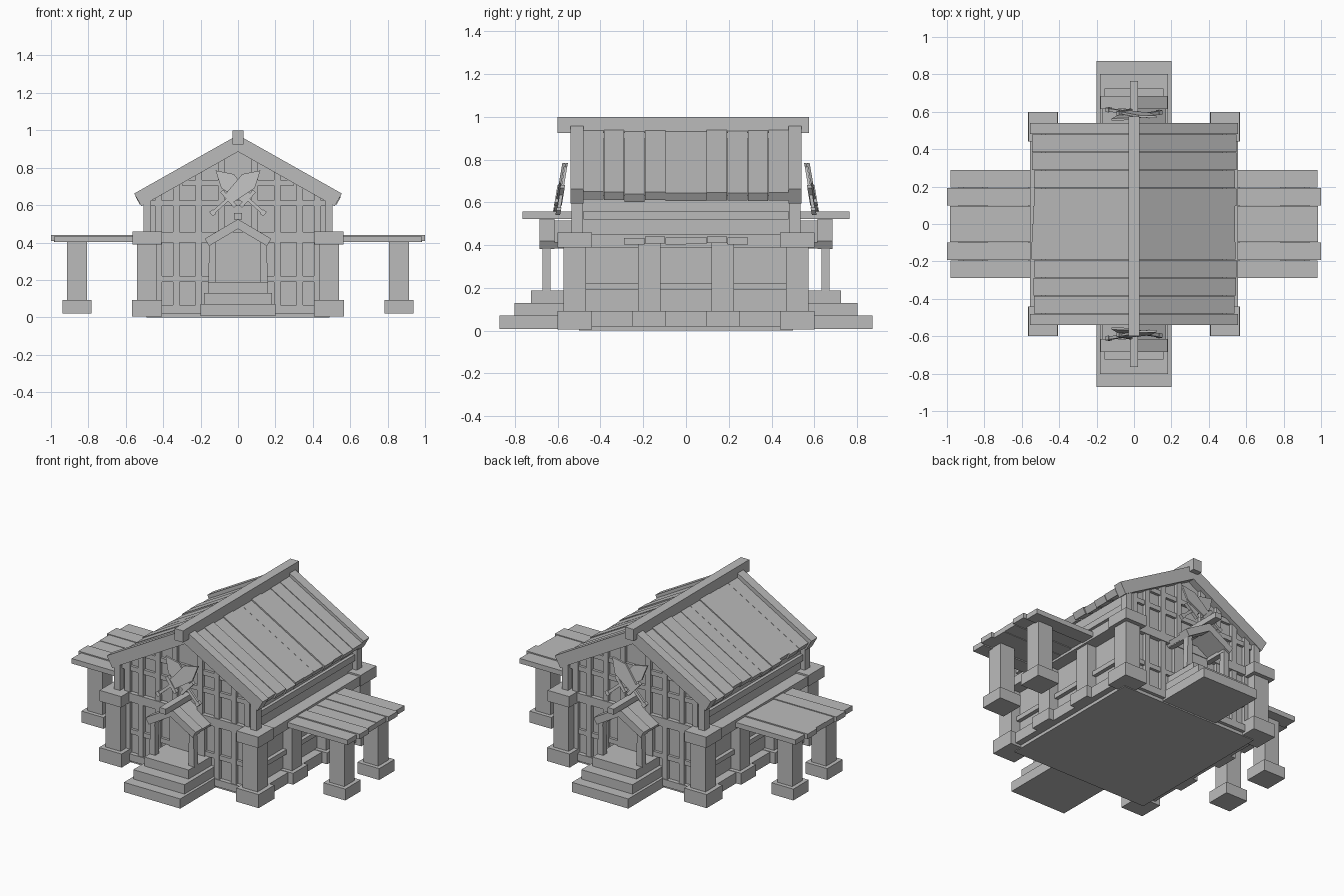
import bpy, bmesh, math, random

if "Cube" in bpy.data.objects:
    bpy.data.objects.remove(bpy.data.objects["Cube"])

random.seed(4)
stone = bpy.data.materials.new("plain_grey")
stone.diffuse_color = (0.5, 0.5, 0.5, 1)
stone.use_nodes = True
stone.node_tree.nodes["Principled BSDF"].inputs["Base Color"].default_value = stone.diffuse_color


def build(name, prisms, shear=0.0, shear_z=0.0):
    """Each prism is (xz outline, y0, y1); all go into one object."""
    bm = bmesh.new()
    for pts, y0, y1 in prisms:
        a = [bm.verts.new((x, y0 + shear * (shear_z - z), z)) for x, z in pts]
        b = [bm.verts.new((x, y1 + shear * (shear_z - z), z)) for x, z in pts]
        n = len(pts)
        bm.faces.new(a)
        bm.faces.new(b[::-1])
        for i in range(n):
            bm.faces.new((a[i], b[i], b[(i + 1) % n], a[(i + 1) % n]))
    bmesh.ops.recalc_face_normals(bm, faces=bm.faces)
    me = bpy.data.meshes.new(name)
    bm.to_mesh(me)
    bm.free()
    me.materials.append(stone)
    ob = bpy.data.objects.new(name, me)
    bpy.context.collection.objects.link(ob)
    return ob


def box(x0, x1, y0, y1, z0, z1):
    return ([(x0, z0), (x1, z0), (x1, z1), (x0, z1)], y0, y1)


def slope(side, top, xe, ze, t, y0, y1):
    """Sloping slab from the ridge to the eave, end cut square."""
    a = math.atan2(top - ze, xe)
    pts = [(0, top), (xe, ze), (xe - t * math.sin(a), ze - t * math.cos(a)),
           (0, top - t / math.cos(a))]
    return ([(side * x, z) for x, z in pts], y0, y1)


def pillar(x, y, z0, z1, r, base_r, base_z):
    return [box(x - base_r, x + base_r, y - base_r, y + base_r, z0, base_z),
            box(x - r, x + r, y - r, y + r, base_z, z1)]


def roof_under(x):
    return 0.90 - 0.564 * abs(x)


S = (-1, 1)

# Floor and wall core with gable
build("floor_slab", [box(-0.49, 0.49, -0.50, 0.50, 0.0, 0.06)])
build("walls", [([(-0.475, 0.05), (0.475, 0.05), (0.475, 0.632), (0, 0.90), (-0.475, 0.632)], -0.495, 0.495)])

# Corner pillars with bases and caps
corner = []
for sx in S:
    for sy in S:
        x, y = sx * 0.487, sy * 0.52
        corner += pillar(x, y, 0.005, 0.40, 0.053, 0.08, 0.092)
        corner.append(box(x - 0.077, x + 0.077, y - 0.08, y + 0.08, 0.39, 0.46))
build("corner_pillars", corner)

# Upper corner posts
build("upper_posts", [box(sx * 0.485 - 0.02, sx * 0.485 + 0.02, sy * 0.51 - 0.025, sy * 0.51 + 0.025, 0.45, 0.64)
                      for sx in S for sy in S])

# Timber framing on front and back
frame = []
for sy in S:
    y0, y1 = sorted((sy * 0.48, sy * 0.522))
    frame.append(box(-0.45, 0.45, y0, y1, 0.02, 0.065))
    frame.append(box(-0.45, 0.45, y0, y1, 0.40, 0.455))
    y0, y1 = sorted((sy * 0.48, sy * 0.512))
    for z, w in ((0.205, 0.45), (0.61, 0.48), (0.72, 0.30)):
        frame.append(box(-w, w, y0, y1, z - 0.015, z + 0.015))
    for x in (0.09, 0.21, 0.33, 0.425):
        for sx in S:
            z0 = 0.45 if x < 0.1 else 0.05
            xa, xb = sx * (x - 0.018), sx * (x + 0.018)
            ya, yb = sorted((sy * 0.48, sy * 0.517))
            frame.append(([(xa, z0), (xb, z0), (xb, roof_under(xb)), (xa, roof_under(xa))], ya, yb))
build("gable_timber_frame", frame)

# Side beams and rails
rails = []
for sx in S:
    for xo, z0, z1 in ((0.53, 0.02, 0.09), (0.50, 0.19, 0.22), (0.555, 0.39, 0.45), (0.495, 0.52, 0.56)):
        xa, xb = sorted((sx * 0.45, sx * xo))
        rails.append(box(xa, xb, -0.48, 0.48, z0, z1))
build("side_rails", rails)

# Side awnings: pillars and planks
for sx, side in ((-1, "left"), (1, "right")):
    posts = []
    for sy in S:
        posts += pillar(sx * 0.86, sy * 0.172, 0.02, 0.41, 0.053, 0.078, 0.093)
        posts += pillar(sx * 0.49, sy * 0.172, 0.02, 0.41, 0.050, 0.075, 0.093)
    build(side + "_awning_pillars", posts)
    planks = []
    for i, end in enumerate((0.98, 1.0, 0.985, 0.985, 1.0, 0.98)):
        y = -0.29 + i * 0.0967
        dz = (0, 0.006, 0.002, 0.004, 0.007, 0.001)[i]
        xa, xb = sorted((sx * 0.50, sx * end))
        planks.append(box(xa, xb, y + 0.001, y + 0.0957, 0.402 + dz, 0.434 + dz))
    build(side + "_awning_planks", planks)

# Main roof: barge boards, planks and ridge beam
barge = []
for sx in S:
    for sy in S:
        y0, y1 = sorted((sy * 0.48, sy * 0.54))
        barge.append(slope(sx, 0.975, 0.555, 0.662, 0.078, y0, y1))
build("barge_boards", barge)
planks = []
for sx in S:
    for i in range(10):
        y = -0.48 + i * 0.096
        j = random.uniform(-0.012, 0.008)
        dz = random.uniform(-0.005, 0.005)
        xe = 0.542 + j
        planks.append(slope(sx, 0.952 + dz, xe, 0.952 + dz - 0.564 * xe, 0.042, y + 0.001, y + 0.095))
build("roof_planks", planks)
build("ridge_beam", [box(-0.03, 0.03, -0.60, 0.575, 0.925, 1.0)])


# Crossed sword outline, measured from the tip
def sword_parts(side, off, sy):
    tip, u = (-0.12 * side, 0.785), (0.749 * side, -0.664)

    def place(pts):
        return [(tip[0] + a * u[0] - b * u[1], tip[1] + a * u[1] + b * u[0]) for a, b in pts]

    def rect(a0, a1, w):
        return [(a0, -w), (a1, -w), (a1, w), (a0, w)]
    blade = [(0, 0), (0.085, 0.05), (0.225, 0.03), (0.225, -0.03), (0.085, -0.05)]
    out = []
    for pts, t in ((blade, 0.006), (rect(0.218, 0.238, 0.055), 0.011),
                   (rect(0.235, 0.335, 0.009), 0.008), (rect(0.33, 0.352, 0.015), 0.011)):
        c = sy * (0.578 + off)
        out.append((place(pts), c - t, c + t))
    return out


# Porches at both ends
for sy, end in ((-1, "front"), (1, "back")):
    def span(a, b):
        return sorted((sy * a, sy * b))

    steps = [box(-w, w, *span(0.45, y), z0, z1) for w, y, z0, z1 in
             ((0.2, 0.872, 0.008, 0.07), (0.182, 0.803, 0.07, 0.13), (0.157, 0.725, 0.13, 0.188))]
    build(end + "_steps", steps)
    build(end + "_door", [box(-0.125, 0.125, *span(0.48, 0.518), 0.18, 0.45)])
    posts = []
    for sx in S:
        pts = [(sx * 0.118, 0.185), (sx * 0.160, 0.185), (sx * 0.152, 0.42), (sx * 0.122, 0.42)]
        posts.append((pts, *span(0.633, 0.672)))
        xa, xb = sorted((sx * 0.12, sx * 0.152))
        posts.append(box(xa, xb, *span(0.49, 0.672), 0.385, 0.415))
    build(end + "_porch_posts", posts)
    roof = []
    for sx in S:
        roof.append(slope(sx, 0.525, 0.178, 0.420, 0.045, *span(0.615, 0.685)))
        roof.append(slope(sx, 0.515, 0.172, 0.412, 0.030, *span(0.49, 0.615)))
    build(end + "_porch_roof", roof)
    build(end + "_porch_ridge", [box(-0.022, 0.022, *span(0.50, 0.765), 0.522, 0.558)])
    for side, off in ((1, 0.0), (-1, 0.014)):
        build(end + "_sword", sword_parts(side, off, sy), shear=sy * 0.17, shear_z=0.67)
